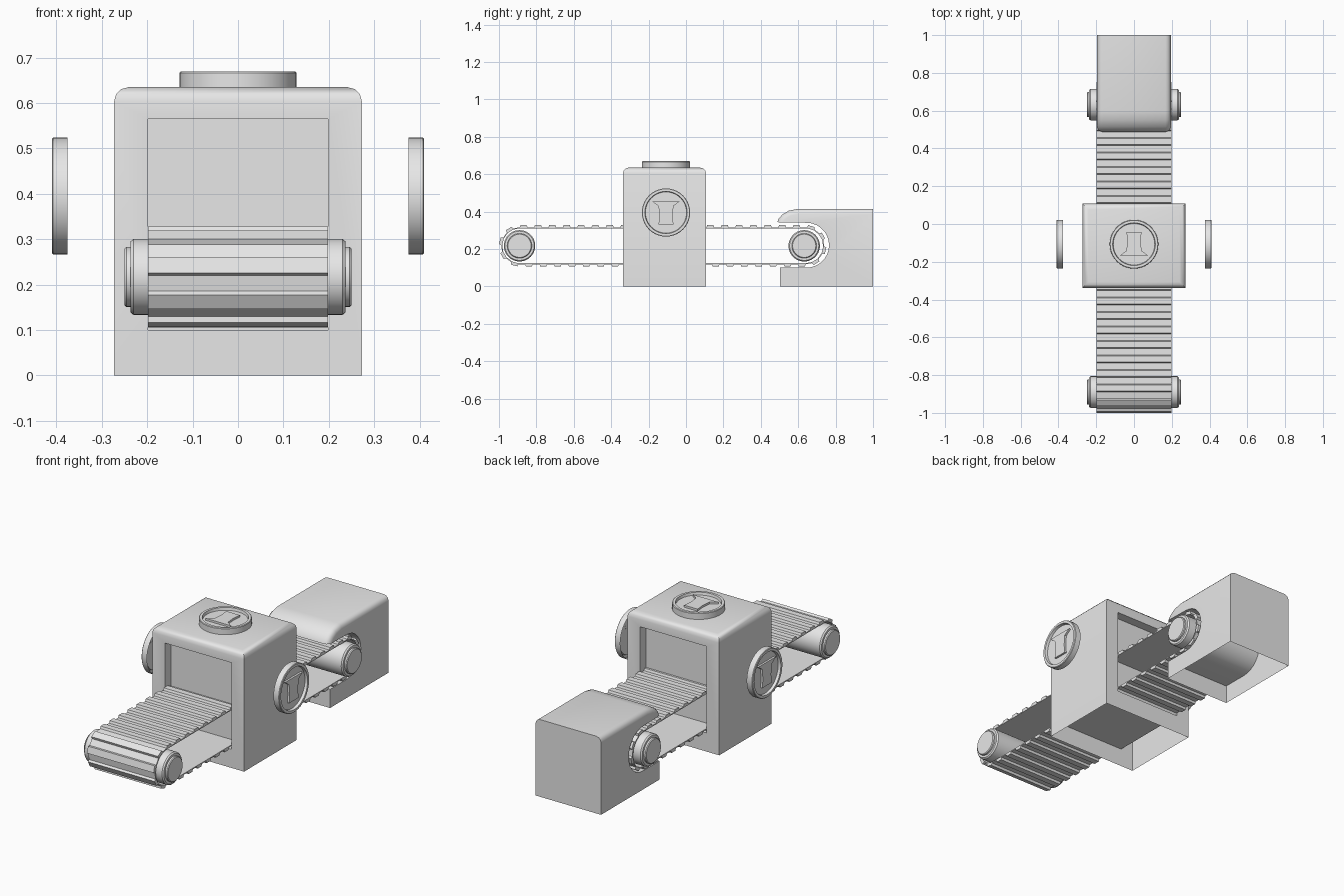
import bpy, bmesh, math
from mathutils import Matrix, Vector

if "Cube" in bpy.data.objects:
    bpy.data.objects.remove(bpy.data.objects["Cube"])

grey = bpy.data.materials.new("light_grey")
grey.diffuse_color = (0.8, 0.8, 0.8, 1)
grey.use_nodes = True
grey.node_tree.nodes["Principled BSDF"].inputs["Base Color"].default_value = grey.diffuse_color


def finish(name, bm, matrix=None, angle=30):
    """Turn a bmesh into a named, shaded object."""
    bmesh.ops.recalc_face_normals(bm, faces=bm.faces[:])
    if matrix:
        bm.transform(matrix)
    me = bpy.data.meshes.new(name)
    bm.to_mesh(me)
    bm.free()
    me.materials.append(grey)
    ob = bpy.data.objects.new(name, me)
    bpy.context.collection.objects.link(ob)
    bpy.ops.object.select_all(action='DESELECT')
    ob.select_set(True)
    bpy.context.view_layer.objects.active = ob
    bpy.ops.object.shade_smooth_by_angle(angle=math.radians(angle))
    return ob


def box(name, x, y, z):
    bm = bmesh.new()
    bmesh.ops.create_cube(bm, size=1)
    for v in bm.verts:
        v.co = Vector([a[0] if c < 0 else a[1] for a, c in zip((x, y, z), v.co)])
    return finish(name, bm)


def lathe(name, profile, matrix, n=40):
    """Spin (radius, height) points around local z."""
    bm = bmesh.new()
    rings = []
    for r, h in profile:
        if r == 0:
            rings.append([bm.verts.new((0, 0, h))] * n)
        else:
            rings.append([bm.verts.new((r * math.cos(2 * math.pi * i / n),
                                        r * math.sin(2 * math.pi * i / n), h)) for i in range(n)])
    for a, b in zip(rings, rings[1:]):
        for i in range(n):
            j = (i + 1) % n
            bm.faces.new(list(dict.fromkeys((a[i], a[j], b[j], b[i]))))
    return finish(name, bm, matrix)


# Main housing: open-bottomed shell with a tunnel running front to back
Y0, Y1, TOP = -0.338, 0.108, 0.635
bm = bmesh.new()
bmesh.ops.create_cube(bm, size=1)
for v in bm.verts:
    v.co = Vector((math.copysign(0.273, v.co.x), Y0 if v.co.y < 0 else Y1, TOP if v.co.z > 0 else 0))
bm.normal_update()
ends = [f for f in bm.faces if abs(f.normal.y) > 0.9]
bottom = [f for f in bm.faces if f.normal.z < -0.9]
bmesh.ops.inset_individual(bm, faces=ends, thickness=0.06)
for f in ends:
    for v in f.verts:
        v.co.x = math.copysign(0.198, v.co.x)
        v.co.z = 0.565 if v.co.z > 0.3 else 0.1
rims = [e for f in ends for e in f.edges]
bmesh.ops.delete(bm, geom=ends + bottom, context='FACES_ONLY')
bmesh.ops.bridge_loops(bm, edges=rims)
top_edges = [e for e in bm.edges if all(v.co.z > TOP - 0.001 for v in e.verts)]
bmesh.ops.bevel(bm, geom=top_edges, offset=0.032, segments=3, profile=0.5, affect='EDGES')
finish("housing", bm, angle=40)

# Recessed panels closing the tunnel
box("front_panel", (-0.198, 0.198), (Y0 + 0.05, Y0 + 0.055), (0.1, 0.565))
box("back_panel", (-0.198, 0.198), (Y1 - 0.055, Y1 - 0.05), (0.1, 0.565))

# Round badges: rimmed dishes, open behind, with a plain tapered relief
H = 0.034
relief = [(0.075, 0.06), (0.04, 0.035), (0.035, -0.02), (0.04, -0.065)]


def badge(name, matrix):
    lathe(name, [(0.129, 0), (0.129, H - 0.003), (0.126, H), (0.113, H),
                 (0.110, H - 0.014), (0, H - 0.014)], matrix)
    bm = bmesh.new()
    outline = relief + [(-x, y) for x, y in reversed(relief)]
    face = bm.faces.new([bm.verts.new((x, y, H - 0.015)) for x, y in outline])
    up = bmesh.ops.extrude_face_region(bm, geom=[face])["geom"]
    bmesh.ops.translate(bm, verts=[g for g in up if isinstance(g, bmesh.types.BMVert)],
                        vec=(0, 0, 0.012))
    finish(name + "_relief", bm, matrix)


badge("top_badge", Matrix.Translation((0, -0.107, TOP)) @ Matrix.Rotation(math.pi, 4, 'Z'))
for side, s in (("right", 1), ("left", -1)):
    # local y points up, local z points outward
    turn = Matrix(((0, 0, s), (s, 0, 0), (0, 1, 0))).to_4x4()
    badge(side + "_badge", Matrix.Translation((s * 0.376, -0.107, 0.395)) @ turn)

# Conveyor belt: ribbed loop around two rollers
A, B, ZC, R = -0.889, 0.64, 0.217, 0.1
STRAIGHT, ARC = B - A, math.pi * R
LOOP, TEETH = 2 * (STRAIGHT + ARC), 48


def on_loop(s, r):
    """Point (y, z) at distance s round the loop, r from its core line."""
    s %= LOOP
    if s < STRAIGHT:
        return A + s, ZC + r
    s -= STRAIGHT
    if s < ARC:
        return B + r * math.sin(s / R), ZC + r * math.cos(s / R)
    s -= ARC
    if s < STRAIGHT:
        return B - s, ZC - r
    a = (s - STRAIGHT) / R
    return A - r * math.sin(a), ZC - r * math.cos(a)


bm = bmesh.new()
sections = []
for i in range(TEETH):
    for t, r in ((0, 0.099), (0.06, 0.111), (0.48, 0.111), (0.54, 0.099)):
        s = (i + t) * LOOP / TEETH
        sections.append([bm.verts.new((x, *on_loop(s, q)))
                         for x, q in ((-0.198, r), (0.198, r), (0.198, 0.093), (-0.198, 0.093))])
for a, b in zip(sections, sections[1:] + sections[:1]):
    for k in range(4):
        m = (k + 1) % 4
        bm.faces.new((a[k], a[m], b[m], b[k]))
finish("belt", bm, angle=20)

# Rollers with stepped end caps
half = [(0.0, 0.25), (0.062, 0.25), (0.066, 0.246), (0.066, 0.237), (0.078, 0.237), (0.084, 0.23)]
roller = half + [(r, -h) for r, h in reversed(half)]
for name, y in (("front_roller", -0.89), ("back_roller", 0.632)):
    lathe(name, roller, Matrix.Translation((0, y, ZC)) @ Matrix.Rotation(math.pi / 2, 4, 'Y'))

# Receiving block: open-bottomed shell with a round mouth and an overhanging nose
W = 0.195
path = [(0.503, 0), (0.503, 0.1)]
path += [(0.645 + 0.12 * math.sin(a), 0.22 - 0.12 * math.cos(a))
         for a in (math.pi * i / 14 for i in range(15))]
path += [(0.488, 0.343), (0.494, 0.36), (0.515, 0.384), (0.55, 0.405), (0.6, 0.415), (1, 0.415), (1, 0)]
bm = bmesh.new()
left = [bm.verts.new((-W, y, z)) for y, z in path]
right = [bm.verts.new((W, y, z)) for y, z in path]
for i in range(len(path) - 1):
    bm.faces.new((left[i], left[i + 1], right[i + 1], right[i]))
bm.faces.new(left)
bm.faces.new(right[::-1])
rounded = [e for e in bm.edges if e.verts[0].co.x * e.verts[1].co.x > 0
           and all(v.co.z > 0.3425 for v in e.verts)]
bmesh.ops.bevel(bm, geom=rounded, offset=0.028, segments=3, profile=0.5, affect='EDGES')
finish("receiving_block", bm, angle=40)
